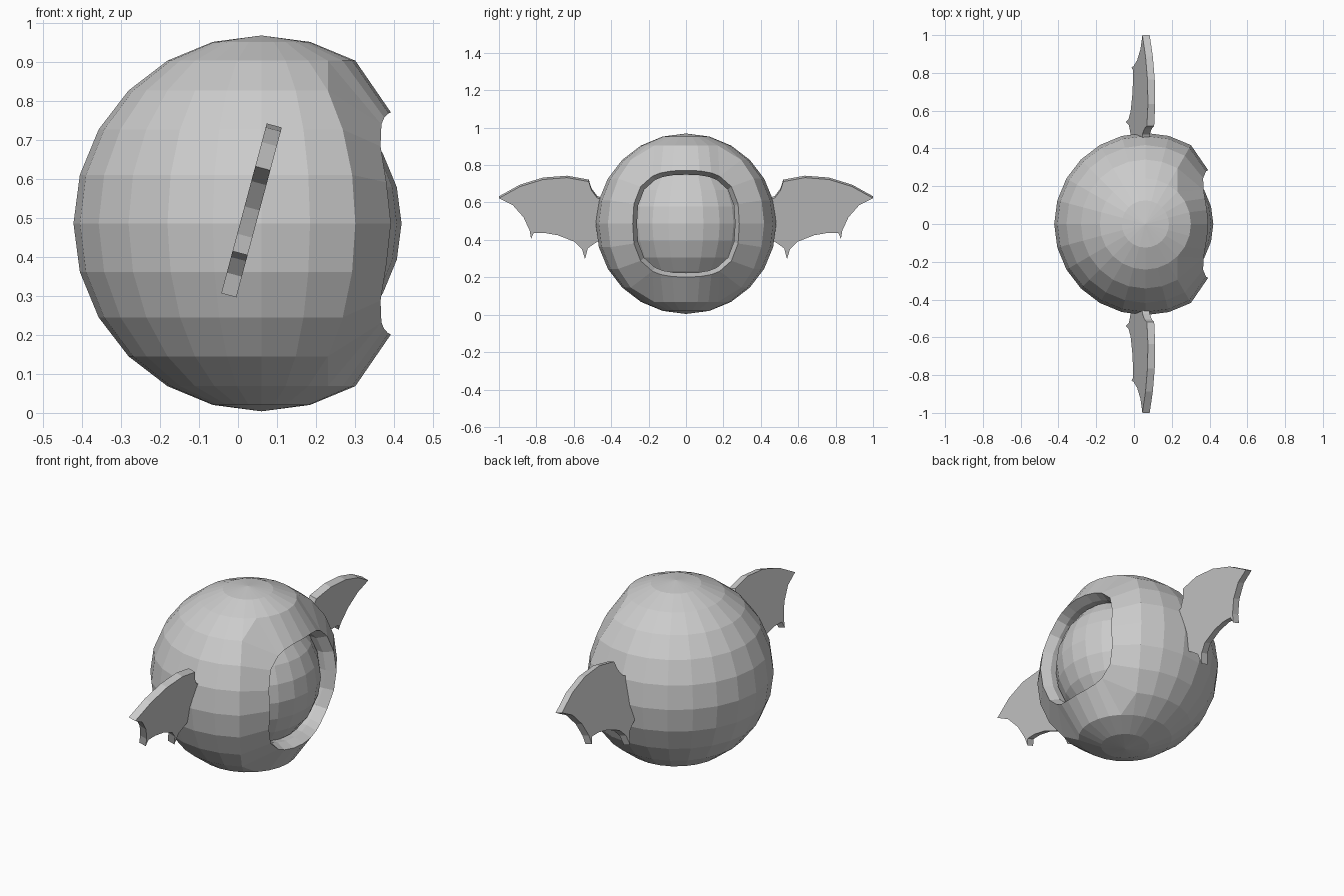
import bpy, bmesh, math
from mathutils import Vector

cube = bpy.data.objects.get("Cube")
if cube:
    bpy.data.objects.remove(cube, do_unlink=True)

CENTRE = Vector((0.06, 0, 0.4865))
RADIUS = 0.4825
STEP = math.radians(15)

grey = bpy.data.materials.new("plain grey")
grey.use_nodes = True
grey.diffuse_color = (0.6, 0.6, 0.6, 1)
grey.node_tree.nodes["Principled BSDF"].inputs["Base Color"].default_value = (0.6, 0.6, 0.6, 1)


def finish(bm, name, location=(0, 0, 0)):
    bmesh.ops.recalc_face_normals(bm, faces=bm.faces)
    mesh = bpy.data.meshes.new(name)
    bm.to_mesh(mesh)
    bm.free()
    mesh.materials.append(grey)
    ob = bpy.data.objects.new(name, mesh)
    ob.location = location
    bpy.context.collection.objects.link(ob)
    return ob


def lat_long(co):
    return math.atan2(co.z, math.hypot(co.x, co.y)), math.atan2(co.y, co.x)


# Outer shell: a faceted sphere with a window opened on the +x side
bm = bmesh.new()
bmesh.ops.create_uvsphere(bm, u_segments=24, v_segments=12, radius=RADIUS)
window = [f for f in bm.faces
          if all(abs(a) < 3 * STEP for a in lat_long(f.calc_center_median()))]
bmesh.ops.delete(bm, geom=window, context='FACES')
edges = [e for e in bm.edges if e.is_boundary]
rim = {v for e in edges for v in e.verts}

# Crease the four corners of the window surround
for v in list(rim):
    if all(abs(abs(a) - 3 * STEP) < 0.01 for a in lat_long(v.co)):
        ends = [e.other_vert(v) for e in v.link_edges if e.other_vert(v) not in rim]
        bmesh.ops.connect_verts(bm, verts=ends)

# Pull the rim into a rounded square, sunk below the sphere
for v in rim:
    y, z = v.co.y, v.co.z
    k = 0.285 / (abs(y) ** 2.8 + abs(z) ** 2.8) ** (1 / 2.8)
    y, z = y * k, z * k
    v.co = (math.sqrt(0.438 ** 2 - y * y - z * z), y, z)

# Window wall, running back to the inner ball
for scale, depth in ((0.92, 0.05), (1.0, 0.06)):
    new = bmesh.ops.extrude_edge_only(bm, edges=edges)["geom"]
    edges = [g for g in new if isinstance(g, bmesh.types.BMEdge) and g.is_boundary]
    for v in {v for e in edges for v in e.verts}:
        v.co = (v.co.x - depth, v.co.y * scale, v.co.z * scale)
finish(bm, "outer_shell", CENTRE)

# Inner ball seen through the window
bm = bmesh.new()
bmesh.ops.create_uvsphere(bm, u_segments=24, v_segments=12, radius=0.36)
finish(bm, "inner_ball", CENTRE)

# Wings: outline as (distance out, height), on a plane leaning 15 degrees
OUTLINE = [(1.0, 0.628), (0.888, 0.69), (0.765, 0.728), (0.636, 0.738), (0.52, 0.717),
           (0.505, 0.67), (0.475, 0.63), (0.45, 0.62), (0.45, 0.41), (0.49, 0.385),
           (0.525, 0.36), (0.54, 0.302), (0.556, 0.355), (0.595, 0.395), (0.685, 0.43),
           (0.76, 0.443), (0.815, 0.442), (0.828, 0.41), (0.836, 0.455), (0.868, 0.525),
           (0.925, 0.59)]
NORMAL = Vector((math.cos(STEP), 0, -math.sin(STEP)))
for name, side in (("left_side_wing", 1), ("right_side_wing", -1)):
    bm = bmesh.new()
    verts = [bm.verts.new(Vector((-0.025 + (z - 0.297) * math.tan(STEP), side * y, z))
                          - NORMAL * 0.02) for y, z in OUTLINE]
    face = bm.faces.new(verts)
    new = bmesh.ops.extrude_face_region(bm, geom=[face])["geom"]
    bmesh.ops.translate(bm, vec=NORMAL * 0.04,
                        verts=[g for g in new if isinstance(g, bmesh.types.BMVert)])
    finish(bm, name)
